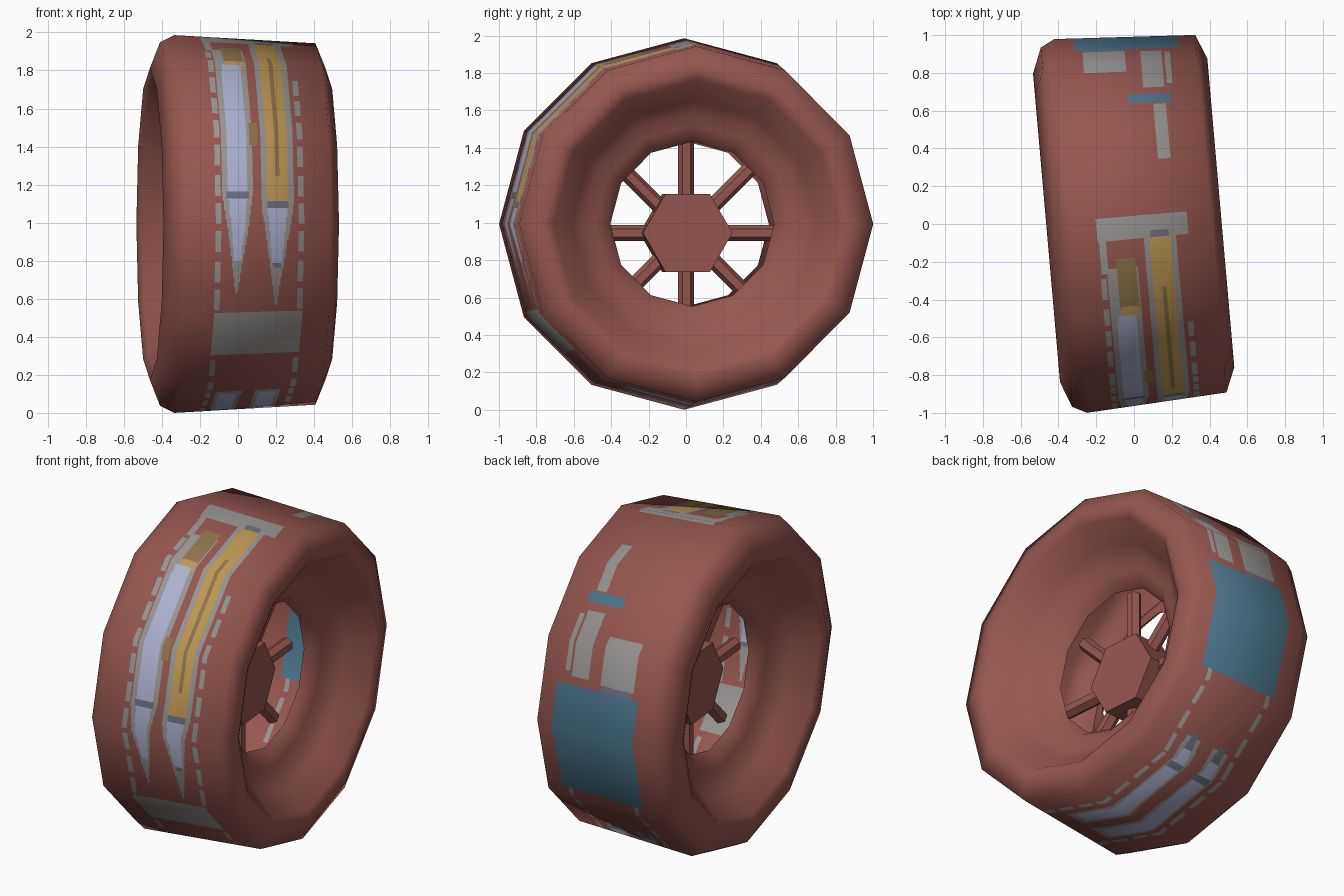
import bpy, math
from mathutils import Matrix, Vector

if "Cube" in bpy.data.objects:
    bpy.data.objects.remove(bpy.data.objects["Cube"])

# ---------- materials ----------
def lin(c):
    c /= 255
    return c / 12.92 if c <= 0.04045 else ((c + 0.055) / 1.055) ** 2.4

COLORS = {"brick_red": (150, 86, 80), "grey": (152, 149, 147), "lavender": (172, 176, 206),
          "gold": (190, 152, 82), "teal_blue": (76, 118, 140), "slate": (108, 112, 128),
          "brown": (142, 116, 74)}
NAMES = list(COLORS)
MATS = []
for n, c in COLORS.items():
    m = bpy.data.materials.new(n)
    m.diffuse_color = (*[lin(v) for v in c], 1)
    m.use_nodes = True
    m.node_tree.nodes["Principled BSDF"].inputs["Base Color"].default_value = m.diffuse_color
    MATS.append(m)
RED, GREY, LAV, GOLD, BLUE, SLATE, BROWN = range(7)

# wheel frame: axle along local x, turned a little about z
FRAME = Matrix.Rotation(math.radians(5), 4, 'Z') @ Matrix.Translation((0, 0, 0))

# ---------- painted pattern on the tread ----------
# a = position along the axle, u = position round the tread in sides (0 front, 3 top, 6 back, 9 bottom)
# each shape: colour, centre a, u start, u end, half width at start, half width at end
SHAPES = [
    # cross bars
    (GREY, .04, 2.8, 3.04, .24, .24), (GREY, -.175, 2.45, 2.8, .02, .02),
    (GREY, .035, -1.56, -.95, .235, .235),
    # left long stripe
    (GREY, -.08, .3, 2.5, .08, .08), (GREY, -.083, -.75, .3, .004, .08),
    (BROWN, -.06, 2.05, 2.6, .05, .05), (GOLD, -.06, 1.95, 2.08, .045, .045),
    (LAV, -.08, .36, 1.97, .052, .05), (SLATE, -.08, .28, .36, .058, .058),
    (LAV, -.082, -.4, .28, .018, .05), (BROWN, .005, .85, 1.12, .022, .022),
    # right long stripe
    (GREY, .13, .2, 2.9, .085, .085), (GREY, .127, -.87, .2, .004, .085),
    (GOLD, .13, .24, 2.8, .056, .056), (SLATE, .13, 2.8, 2.88, .05, .05),
    (BROWN, .13, .52, 2.25, .012, .012), (SLATE, .128, .17, .24, .056, .056),
    (LAV, .127, -.42, .17, .026, .052), (SLATE, .127, -.48, -.42, .018, .02),
    # back patches
    (BLUE, .04, 5.5, 6.9, .27, .27), (GREY, -.08, 4.85, 5.42, .11, .11),
    (SLATE, -.08, 5.42, 5.5, .1, .1), (GREY, .17, 4.6, 5.4, .055, .055),
    (GREY, .255, 4.65, 5.35, .016, .016), (BLUE, .135, 4.38, 4.49, .115, .115),
    (GREY, .19, 3.66, 4.36, .036, .036),
]
# two short stripes underneath
for c in (-.08, .127):
    SHAPES += [(GREY, c, 7.7, 9.75, .055, .07), (LAV, c, 8.15, 9.65, .046, .046),
               (LAV, c, 7.85, 8.05, .03, .042), (SLATE, c, 7.65, 7.85, .02, .03),
               (SLATE, c, 8.05, 8.15, .055, .055)]

def paint(a, u):
    col = RED
    # dashed border lines
    uu = u - 12 if u > 8 else u
    dash = (uu / .31) % 1 < .72
    if dash and -.198 < a < -.172 and (-1.0 < uu < 2.4 or uu < -1.56 or 6.9 < u < 8):
        col = GREY
    if dash and .24 < a < .27 and (-1.0 < uu < 1.85 or uu < -1.56 or 6.9 < u < 8):
        col = GREY
    for k, c, u0, u1, h0, h1 in SHAPES:
        v = u if u0 >= 0 and u1 > 6 else uu
        if u0 <= v <= u1 and abs(a - c) <= h0 + (h1 - h0) * (v - u0) / (u1 - u0):
            col = k
    return col

# ---------- tyre: a 12-sided lathe, open through the middle ----------
side = [(.165, .44), (.205, .47), (.235, .53), (.25, .59), (.31, .66), (.44, .77), (.463, .82)]
prof = [(-a, r) for a, r in side] + [(-.41, .955), (-.335, .993), (.41, .95)] + side[::-1]
tread = len(side) + 1                      # profile segment that carries the paint

def seg_normal(p, q):
    return Vector((-(q[1] - p[1]), q[0] - p[0])).normalized()

segs = [seg_normal(prof[i], prof[i + 1]) for i in range(len(prof) - 1)]
pn = [(segs[max(i - 1, 0)] + segs[min(i, len(segs) - 1)]).normalized() for i in range(len(prof))]
rows = []                                  # (a, r, normal, on tread)
for i, (p, n) in enumerate(zip(prof, pn)):
    cuts = 100 if i == tread else 1
    for k in range(cuts if i < len(prof) - 1 else 1):
        t = k / cuts
        q, m = (prof[i + 1], pn[i + 1]) if i < len(prof) - 1 else (p, n)
        rows.append((p[0] + (q[0] - p[0]) * t, p[1] + (q[1] - p[1]) * t,
                     n.lerp(m, t), i == tread))
SUB = 40
COLS = 12 * SUB

def ring_dir(u):                           # point on the unit 12-gon
    k = math.floor(u)
    d = [Vector((-math.cos(j * math.pi / 6), math.sin(j * math.pi / 6))) for j in (k, k + 1)]
    return d[0].lerp(d[1], u - k)

dirs = [ring_dir(j / SUB) for j in range(COLS)]
verts, normals, faces, mats = [], [], [], []
for a, r, n, _ in rows:
    for d in dirs:
        verts.append((a, .019 + r * d.x, .993 + r * d.y))
        normals.append(Vector((n.x, n.y * d.x, n.y * d.y)).normalized())
for i in range(len(rows) - 1):
    mid = (rows[i][0] + rows[i + 1][0]) / 2
    for j in range(COLS):
        j2 = (j + 1) % COLS
        faces.append((i * COLS + j, (i + 1) * COLS + j, (i + 1) * COLS + j2, i * COLS + j2))
        mats.append(paint(mid, (j + .5) / SUB) if rows[i][3] else RED)

def make(name, verts, faces):
    me = bpy.data.meshes.new(name)
    me.from_pydata(verts, [], faces)
    ob = bpy.data.objects.new(name, me)
    bpy.context.collection.objects.link(ob)
    return ob

tyre = make("tyre", verts, faces)
for m in MATS:
    tyre.data.materials.append(m)
tyre.data.polygons.foreach_set("material_index", mats)
tyre.data.polygons.foreach_set("use_smooth", [True] * len(faces))
tyre.data.normals_split_custom_set_from_vertices(normals)
tyre.matrix_world = FRAME

# ---------- hub and spokes ----------
HUB = Vector((0, 0, .945))

def rod(name, sides, radius, depth, matrix):
    bpy.ops.mesh.primitive_cylinder_add(vertices=sides, radius=radius, depth=depth)
    ob = bpy.context.object
    ob.name = name
    ob.data.materials.append(MATS[RED])
    ob.matrix_world = FRAME @ matrix
    return ob

to_x = Matrix.Rotation(math.pi / 2, 4, 'Y')
rod("hub", 6, .24, .21, Matrix.Translation(HUB) @ to_x @ Matrix.Rotation(math.pi / 2, 4, 'Z')
    @ Matrix.Rotation(math.pi / 2, 4, 'Z'))
for k in range(8):
    turn = Matrix.Rotation(k * math.pi / 4, 4, 'X')
    rod("spoke_%d" % (k + 1), 6, .042, .40,
        Matrix.Translation(HUB) @ turn @ Matrix.Translation((0, 0, .35)))
